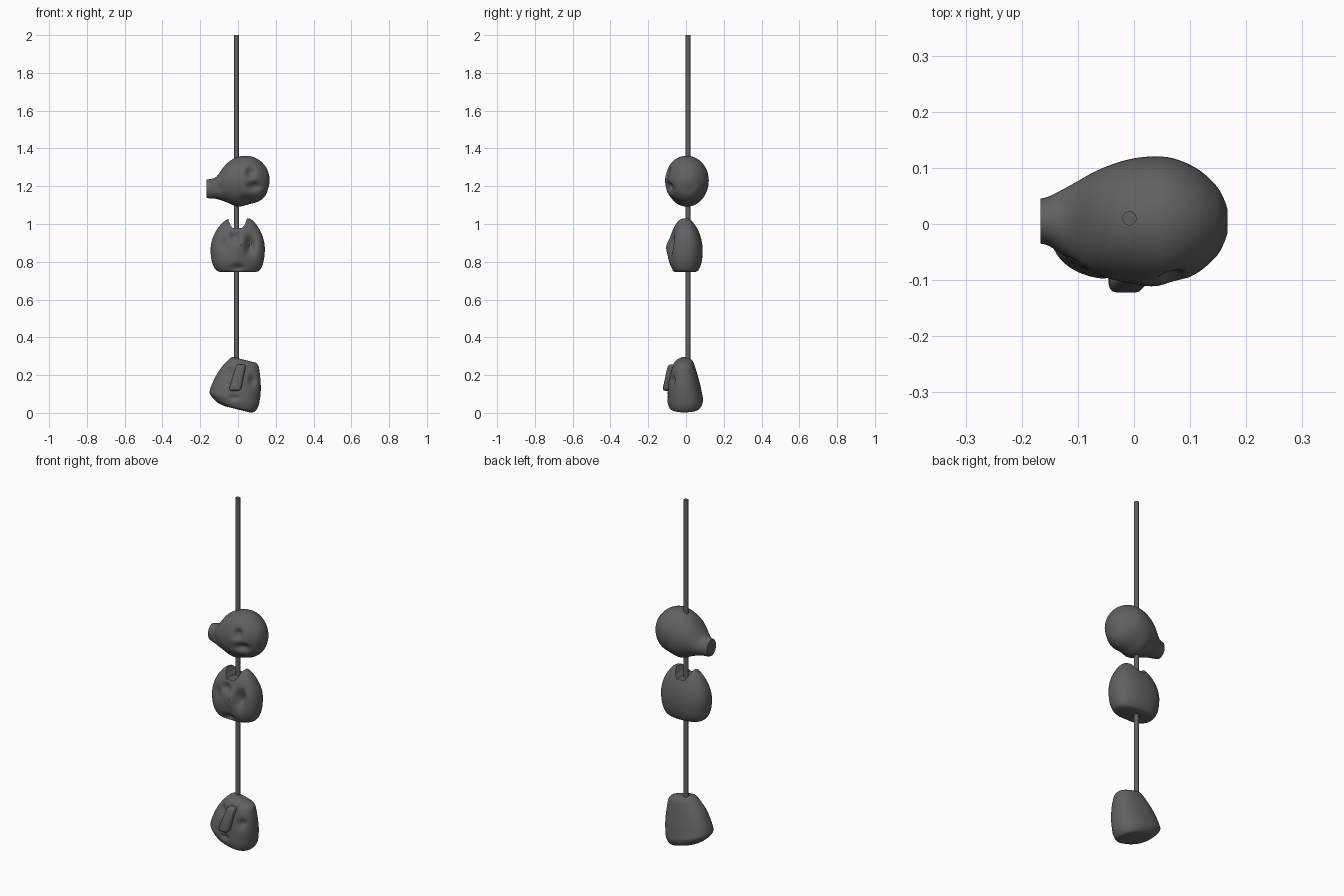
import bpy, bmesh, math
from mathutils import Vector

cube = bpy.data.objects.get("Cube")
if cube:
    bpy.data.objects.remove(cube, do_unlink=True)

grey = bpy.data.materials.new("dark grey stone")
grey.use_nodes = True
grey.diffuse_color = (0.12, 0.12, 0.12, 1)
grey.node_tree.nodes["Principled BSDF"].inputs["Base Color"].default_value = (0.12, 0.12, 0.12, 1)

SIDES, STEPS = 80, 6


def finish(name, bm, angle=40):
    bmesh.ops.recalc_face_normals(bm, faces=bm.faces)
    mesh = bpy.data.meshes.new(name)
    bm.to_mesh(mesh)
    bm.free()
    obj = bpy.data.objects.new(name, mesh)
    bpy.context.collection.objects.link(obj)
    mesh.materials.append(grey)
    smooth(obj, angle)
    return obj


def smooth(obj, angle):
    bpy.ops.object.select_all(action="DESELECT")
    obj.select_set(True)
    bpy.context.view_layer.objects.active = obj
    bpy.ops.object.shade_smooth_by_angle(angle=math.radians(angle))


def resample(rings):
    """Smooth curve through the ring table."""
    pts = [rings[0]] + rings + [rings[-1]]
    out = []
    for a, b, c, d in zip(pts, pts[1:], pts[2:], pts[3:]):
        for i in range(STEPS):
            t = i / STEPS
            out.append([q + 0.5 * t * (r - p + t * (2*p - 5*q + 4*r - s + t * (3*(q - r) + s - p)))
                        for p, q, r, s in zip(a, b, c, d)])
    return out + [list(rings[-1])]


def loft(name, rings, along_x=False, slope=0, power=1.0, dents=()):
    """Rings are (position, low, high, front, back); dents are (x, z, width, height, depth)."""
    bm = bmesh.new()
    loops = []
    for pos, lo, hi, front, back in resample(rings):
        loop = []
        for i in range(SIDES):
            a = 2 * math.pi * i / SIDES
            c, s = math.cos(a), math.sin(a)
            u = (lo + hi) / 2 + (hi - lo) / 2 * math.copysign(abs(c) ** power, c)
            y = (front + back) / 2 + (back - front) / 2 * math.copysign(abs(s) ** power, s)
            x, z = (pos, u) if along_x else (u, pos - slope * u)
            if s < 0:
                for dx, dz, w, h, depth in dents:
                    y += depth * math.exp(-((x - dx) / w) ** 2 - ((z - dz) / h) ** 2) * min(1, -2 * s)
            loop.append(bm.verts.new((x, y, z)))
        loops.append(loop)
    for l0, l1 in zip(loops, loops[1:]):
        for i in range(SIDES):
            j = (i + 1) % SIDES
            bm.faces.new((l0[i], l0[j], l1[j], l1[i]))
    bm.faces.new(loops[0])
    bm.faces.new(loops[-1])
    return finish(name, bm)


# Upright pole
bm = bmesh.new()
bmesh.ops.create_cone(bm, cap_ends=True, segments=12, radius1=0.013, radius2=0.013, depth=1.75)
bmesh.ops.translate(bm, verts=bm.verts, vec=(-0.008, 0.01, 1.125))
finish("pole", bm)

# Top head, pear shaped with a blunt snout
loft("top_head", [
    (-0.167, 1.14, 1.235, -0.035, 0.045),
    (-0.15, 1.135, 1.238, -0.04, 0.05),
    (-0.115, 1.133, 1.25, -0.063, 0.068),
    (-0.06, 1.115, 1.32, -0.092, 0.098),
    (0.0, 1.092, 1.355, -0.107, 0.117),
    (0.06, 1.105, 1.36, -0.112, 0.119),
    (0.11, 1.12, 1.34, -0.09, 0.1),
    (0.145, 1.15, 1.305, -0.06, 0.07),
    (0.16, 1.19, 1.275, -0.035, 0.045),
    (0.167, 1.215, 1.245, -0.015, 0.025),
], along_x=True, dents=[
    (0.065, 1.27, 0.022, 0.028, 0.03),
    (0.085, 1.2, 0.035, 0.022, 0.03),
    (0.04, 1.13, 0.03, 0.02, 0.012),
    (-0.1, 1.19, 0.02, 0.02, 0.008),
])

# Middle head, rounded block with a notch in its crown
middle = loft("middle_head", [
    (0.745, -0.085, 0.085, -0.055, 0.045),
    (0.755, -0.115, 0.115, -0.073, 0.065),
    (0.8, -0.138, 0.135, -0.09, 0.083),
    (0.87, -0.145, 0.142, -0.093, 0.088),
    (0.93, -0.132, 0.132, -0.083, 0.078),
    (0.98, -0.105, 0.108, -0.065, 0.058),
    (1.015, -0.072, 0.082, -0.045, 0.035),
    (1.028, -0.05, 0.062, -0.025, 0.018),
], power=0.85, dents=[
    (0.065, 0.89, 0.025, 0.045, 0.04),
    (-0.02, 0.93, 0.022, 0.022, 0.025),
    (-0.075, 0.89, 0.025, 0.035, 0.015),
    (0.02, 0.88, 0.022, 0.045, -0.014),
    (0.0, 0.77, 0.025, 0.015, 0.02),
])
bm = bmesh.new()
face = bm.faces.new([bm.verts.new((x, -0.2, z)) for x, z in
                     ((-0.028, 0.978), (0.018, 0.978), (0.035, 0.995), (0.06, 1.06), (-0.065, 1.06), (-0.04, 0.995))])
side = bmesh.ops.extrude_face_region(bm, geom=[face])["geom"]
bmesh.ops.translate(bm, vec=(0, 0.4, 0), verts=[v for v in side if isinstance(v, bmesh.types.BMVert)])
cutter = finish("crown_notch_cutter", bm)
cutter.hide_render = True
cut = middle.modifiers.new("notch", "BOOLEAN")
cut.operation, cut.solver, cut.object = "DIFFERENCE", "EXACT", cutter
bpy.context.view_layer.objects.active = middle
bpy.ops.object.modifier_apply(modifier=cut.name)
bpy.data.objects.remove(cutter, do_unlink=True)
smooth(middle, 40)

# Bottom head, leaning wedge with sloping top and base
loft("bottom_head", [
    (0.018, -0.07, 0.06, -0.065, 0.045),
    (0.028, -0.11, 0.088, -0.088, 0.075),
    (0.06, -0.147, 0.107, -0.099, 0.09),
    (0.09, -0.147, 0.114, -0.098, 0.086),
    (0.137, -0.13, 0.12, -0.094, 0.077),
    (0.19, -0.105, 0.12, -0.087, 0.064),
    (0.24, -0.073, 0.115, -0.075, 0.05),
    (0.275, -0.045, 0.108, -0.058, 0.038),
    (0.289, -0.03, 0.095, -0.035, 0.022),
], slope=0.25, power=0.85, dents=[
    (0.075, 0.17, 0.018, 0.025, 0.02),
    (-0.05, 0.22, 0.018, 0.025, 0.02),
    (-0.02, 0.08, 0.02, 0.014, 0.014),
])

# Slanted bar nose on the bottom head
bm = bmesh.new()
bmesh.ops.create_cube(bm, size=1)
for v in bm.verts:
    v.co = Vector((v.co.x * (0.058 - 0.012 * v.co.z), v.co.y * 0.045, v.co.z * 0.14))
bmesh.ops.bevel(bm, geom=bm.edges[:], offset=0.016, segments=3, profile=0.5, affect="EDGES")
for v in bm.verts:
    x, y, z = v.co
    v.co = (x + z * 0.25, y - 0.088 + z * 0.22, z + 0.187)
finish("bottom_head_nose", bm)
